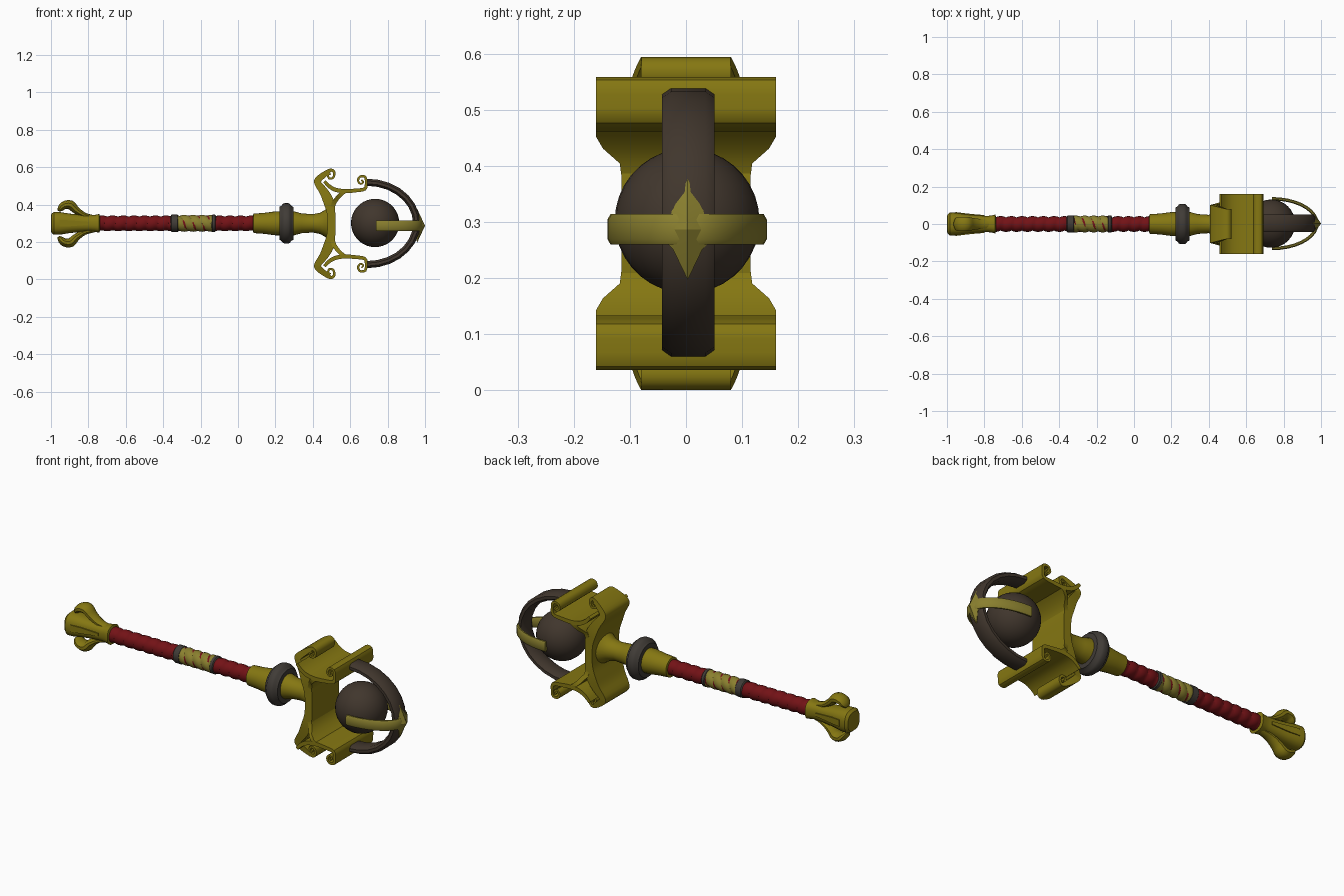
import bpy, bmesh, math
from mathutils import Vector

if "Cube" in bpy.data.objects:
    bpy.data.objects.remove(bpy.data.objects["Cube"])

AXIS = 0.30      # height of the handle axis
MID = 0.2975     # mirror height of the head


def material(name, rgb):
    m = bpy.data.materials.new(name)
    m.diffuse_color = (*rgb, 1)
    m.use_nodes = True
    m.node_tree.nodes["Principled BSDF"].inputs["Base Color"].default_value = m.diffuse_color
    return m


GOLD = material("old gold", (0.235, 0.185, 0.006))
PALE = material("pale gold", (0.255, 0.215, 0.028))
BROWN = material("dark brown", (0.052, 0.037, 0.026))
GREY = material("dark grey", (0.052, 0.045, 0.038))
RED = material("deep red", (0.17, 0.006, 0.008))


def finish(name, bm, mat, angle=35):
    bmesh.ops.recalc_face_normals(bm, faces=bm.faces)
    me = bpy.data.meshes.new(name)
    bm.to_mesh(me)
    bm.free()
    me.materials.append(mat)
    ob = bpy.data.objects.new(name, me)
    bpy.context.collection.objects.link(ob)
    me.shade_smooth()
    me.set_sharp_from_angle(angle=math.radians(angle))
    return ob


def skin(bm, rings):
    """Join rings of points into a closed tube with end caps."""
    vs = [[bm.verts.new(p) for p in r] for r in rings]
    n = len(vs[0])
    for a, b in zip(vs, vs[1:]):
        for i in range(n):
            bm.faces.new((a[i], a[(i + 1) % n], b[(i + 1) % n], b[i]))
    bm.faces.new(vs[0])
    bm.faces.new(vs[-1])


def lathe(name, profile, mat, sides=24, power=2.0, wave=None):
    """Turn (x, radius) points about the handle axis; power > 2 squares it."""
    bm = bmesh.new()
    rings = []
    for x, r in profile:
        ring = []
        for i in range(sides):
            t = 2 * math.pi * i / sides
            c, s = math.cos(t), math.sin(t)
            k = (abs(c) ** power + abs(s) ** power) ** (-1 / power)
            q = r * k + (wave(x, i / sides) if wave else 0)
            ring.append((x, q * c, AXIS + q * s))
        rings.append(ring)
    skin(bm, rings)
    return finish(name, bm, mat)


def smooth_path(pts, sub):
    """Catmull-Rom resampling of points of any dimension."""
    out = []
    for i in range(len(pts) - 1):
        p = [pts[max(i - 1, 0)], pts[i], pts[i + 1], pts[min(i + 2, len(pts) - 1)]]
        for k in range(sub):
            t = k / sub
            out.append([0.5 * (2 * b + (c - a) * t + (2 * a - 5 * b + 4 * c - d) * t * t
                               + (3 * b - a - 3 * c + d) * t ** 3) for a, b, c, d in zip(*p)])
    return out + [list(pts[-1])]


BOX = [(-1, -1), (1, -1), (1, 1), (-1, 1)]
CHAMFER = [(-1, -.65), (-.4, -1), (.4, -1), (1, -.65), (1, .65), (.4, 1), (-.4, 1), (-1, .65)]
ROUND = [(math.cos(i * math.pi / 5), math.sin(i * math.pi / 5)) for i in range(10)]


def ribbon(name, pts, mat, section=BOX, sub=3, place=lambda a, b, w: (a, w, b), angle=35):
    """Sweep a section along (a, b, half thickness, half width) points."""
    path = smooth_path(pts, sub)
    bm = bmesh.new()
    rings = []
    for i, (a, b, t, w) in enumerate(path):
        p, q = path[max(i - 1, 0)], path[min(i + 1, len(path) - 1)]
        d = Vector((q[0] - p[0], q[1] - p[1])).normalized()
        rings.append([place(a - d.y * u * t, b + d.x * u * t, v * w) for u, v in section])
    skin(bm, rings)
    return finish(name, bm, mat, angle)


def up(a, b, w):
    return (a, w, b)


def down(a, b, w):
    return (a, w, 2 * MID - b)


# Red shaft and gold grip with spiral wrapping
def saw(pitch, depth, turn):
    return lambda x, f: depth * math.sin(math.pi * ((x / pitch + turn * f) % 1)) ** 0.6


lathe("red_shaft", [(-0.76 + i * 0.0095, 0.034) for i in range(91)], RED, 20, wave=saw(0.057, 0.008, 1))
lathe("grip_wrap", [(-0.33 + i * 0.006, 0.038) for i in range(34)], PALE, 24, wave=saw(0.048, 0.007, -2))
for side, x0, x1 in (("rear", -0.36, -0.318), ("front", -0.142, -0.118)):
    lathe(side + "_grip_collar", [(x0, 0.04), (x0 + .005, 0.046), (x1 - .005, 0.046), (x1, 0.04)], GREY)

# Neck and dark ring
lathe("neck", [(0.08, 0.04), (0.083, 0.052), (0.14, 0.056), (0.2, 0.064), (0.3, 0.064), (0.34, 0.053),
               (0.40, 0.049), (0.44, 0.057), (0.465, 0.072), (0.49, 0.09)], GOLD)
lathe("neck_ring", [(0.222, 0.06), (0.222, 0.088), (0.232, 0.094), (0.24, 0.104), (0.25, 0.108), (0.268, 0.108),
                    (0.278, 0.104), (0.285, 0.094), (0.296, 0.088), (0.296, 0.06)], GREY, 28)

# Pommel, its side plates and its two petals
lathe("pommel", [(-1.0, 0.035), (-0.998, 0.05), (-0.985, 0.061), (-0.95, 0.06), (-0.9, 0.052), (-0.84, 0.046),
                 (-0.79, 0.043), (-0.765, 0.045), (-0.742, 0.05), (-0.738, 0.04)], GOLD, 28, power=2.6)
for side, s in (("front", -1), ("back", 1)):
    ribbon(side + "_pommel_plate", [(-0.955, 0.059, 0.005, 0.018), (-0.9, 0.052, 0.005, 0.016),
                                    (-0.84, 0.046, 0.005, 0.011), (-0.8, 0.043, 0.005, 0.008)], GOLD,
           place=lambda a, b, w, s=s: (a, s * b, AXIS + w))
petal = [(-0.765, 0.33, 0.012, 0.022), (-0.82, 0.343, 0.014, 0.028), (-0.865, 0.37, 0.02, 0.034),
         (-0.895, 0.398, 0.025, 0.04), (-0.93, 0.396, 0.022, 0.04), (-0.95, 0.378, 0.016, 0.034),
         (-0.96, 0.366, 0.006, 0.015)]

# Head: horns, wide arms with scrolls, and struts (upper half, then mirrored)
horn = [(0.50, 0.29, 0.02, 0.115), (0.497, 0.36, 0.023, 0.115), (0.483, 0.42, 0.028, 0.115),
        (0.458, 0.47, 0.023, 0.11), (0.428, 0.512, 0.018, 0.103), (0.428, 0.532, 0.018, 0.1),
        (0.462, 0.562, 0.015, 0.09), (0.498, 0.585, 0.009, 0.08), (0.515, 0.57, 0.007, 0.08),
        (0.508, 0.543, 0.006, 0.08), (0.487, 0.541, 0.006, 0.08), (0.482, 0.56, 0.005, 0.08),
        (0.496, 0.564, 0.004, 0.08)]
arm = [(0.462, 0.525, 0.008, 0.16), (0.485, 0.5, 0.01, 0.16), (0.52, 0.48, 0.011, 0.16),
       (0.57, 0.472, 0.011, 0.16), (0.63, 0.476, 0.01, 0.16), (0.678, 0.484, 0.009, 0.16),
       (0.685, 0.515, 0.007, 0.16), (0.68, 0.548, 0.007, 0.16), (0.652, 0.55, 0.006, 0.16),
       (0.642, 0.528, 0.006, 0.16), (0.655, 0.511, 0.005, 0.16), (0.67, 0.521, 0.005, 0.16),
       (0.66, 0.532, 0.004, 0.16)]
strut = [(0.505, 0.385, 0.012, 0.115), (0.513, 0.41, 0.012, 0.118), (0.533, 0.438, 0.011, 0.148),
         (0.555, 0.46, 0.011, 0.16), (0.575, 0.472, 0.009, 0.16)]
for side, place in (("upper", up), ("lower", down)):
    ribbon(side + "_pommel_petal", petal, GOLD, ROUND, place=place)
    ribbon(side + "_horn", horn, GOLD, place=place)
    ribbon(side + "_wide_arm", arm, GOLD, place=place)
    ribbon(side + "_strut", strut, GOLD, sub=1, place=place)

# Dark orb
bm = bmesh.new()
bmesh.ops.create_uvsphere(bm, u_segments=32, v_segments=18, radius=0.129)
bmesh.ops.translate(bm, verts=bm.verts, vec=(0.733, 0.002, 0.302))
finish("orb", bm, BROWN)


# Cage: upright dark hoop and level gold hoop
def half_oval(cx, cy, a, b, t, w, n):
    return [(cx + a * math.cos(k), cy + b * math.sin(k), t, w)
            for k in (math.pi * (i / n - 0.5) for i in range(n + 1))]


hoop = half_oval(0.69, MID + 0.002, 0.265, 0.22, 0.019, 0.047, 14)
ribbon("dark_hoop", hoop, BROWN, CHAMFER, sub=1, place=lambda a, b, w: (a, w + 0.004, b))
ribbon("gold_hoop", half_oval(0.738, 0, 0.24, 0.133, 0.009, 0.027, 18), PALE, CHAMFER, sub=1,
       place=lambda a, b, w: (a, b + 0.002, 0.287 + w))

# Four-pointed star on the tip of the cage
bm = bmesh.new()
ring = [(0.958, 0.06, 0), (0.972, 0.026, 0.036), (0.958, 0, 0.09), (0.972, -0.026, 0.036),
        (0.958, -0.06, 0), (0.972, -0.026, -0.036), (0.958, 0, -0.09), (0.972, 0.026, -0.036)]
vs = [bm.verts.new((x, y + 0.003, 0.287 + z)) for x, y, z in ring]
for x in (1.0, 0.935):
    tip = bm.verts.new((x, 0.003, 0.287))
    for i in range(8):
        bm.faces.new((vs[i], vs[(i + 1) % 8], tip))
finish("tip_star", bm, PALE, 20)
